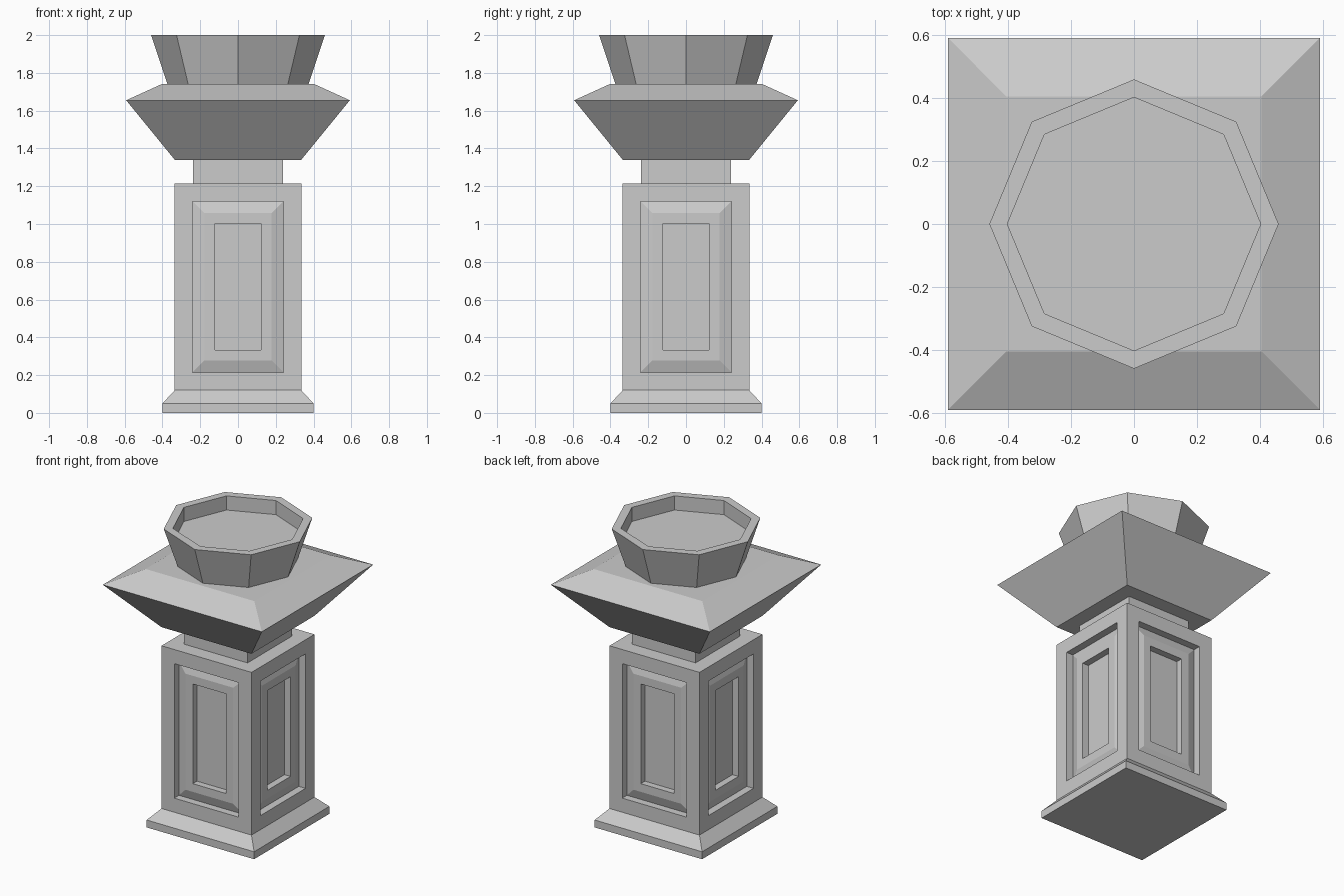
import bpy, bmesh
from math import cos, sin, pi, sqrt

if "Cube" in bpy.data.objects:
    bpy.data.objects.remove(bpy.data.objects["Cube"])


def loft(name, sides, rings, start=0.0):
    """Closed solid through regular-polygon rings of (corner radius, z)."""
    bm = bmesh.new()
    loops = [[bm.verts.new((r * cos(start + 2 * pi * i / sides),
                            r * sin(start + 2 * pi * i / sides), z))
              for i in range(sides)] for r, z in rings]
    for lo, hi in zip(loops, loops[1:]):
        for i in range(sides):
            j = (i + 1) % sides
            bm.faces.new((lo[i], lo[j], hi[j], hi[i]))
    bm.faces.new(loops[0][::-1])
    bm.faces.new(loops[-1])
    bm.normal_update()
    mesh = bpy.data.meshes.new(name)
    bm.to_mesh(mesh)
    bm.free()
    obj = bpy.data.objects.new(name, mesh)
    bpy.context.collection.objects.link(obj)
    return obj


def square(name, rings):
    """Square loft with rings given as (half width, z)."""
    return loft(name, 4, [(h * sqrt(2), z) for h, z in rings], pi / 4)


# Plinth with sloped upper edge
square("plinth", [(0.40, 0), (0.40, 0.05), (0.335, 0.12)])

# Shaft with a recessed, bevelled and sunken panel on each side
shaft = square("shaft", [(0.335, 0.12), (0.335, 1.215)])
bm = bmesh.new()
bm.from_mesh(shaft.data)
bm.normal_update()
panels = [f for f in bm.faces if abs(f.normal.z) < 0.1]
for thickness, depth in [(0.095, 0), (0, -0.05), (0.062, 0.02),
                         (0.055, 0), (0, -0.045)]:
    bmesh.ops.inset_individual(bm, faces=panels, thickness=thickness,
                               depth=depth, use_even_offset=True)
bm.to_mesh(shaft.data)
bm.free()

# Neck between shaft and cap
square("neck", [(0.237, 1.215), (0.237, 1.34)])

# Flared cap
square("cap", [(0.335, 1.34), (0.592, 1.655), (0.405, 1.74)])

# Eight-sided bowl with a shallow recess
loft("bowl", 8, [(0.373, 1.74), (0.46, 2.0), (0.403, 2.0), (0.403, 1.905)])
